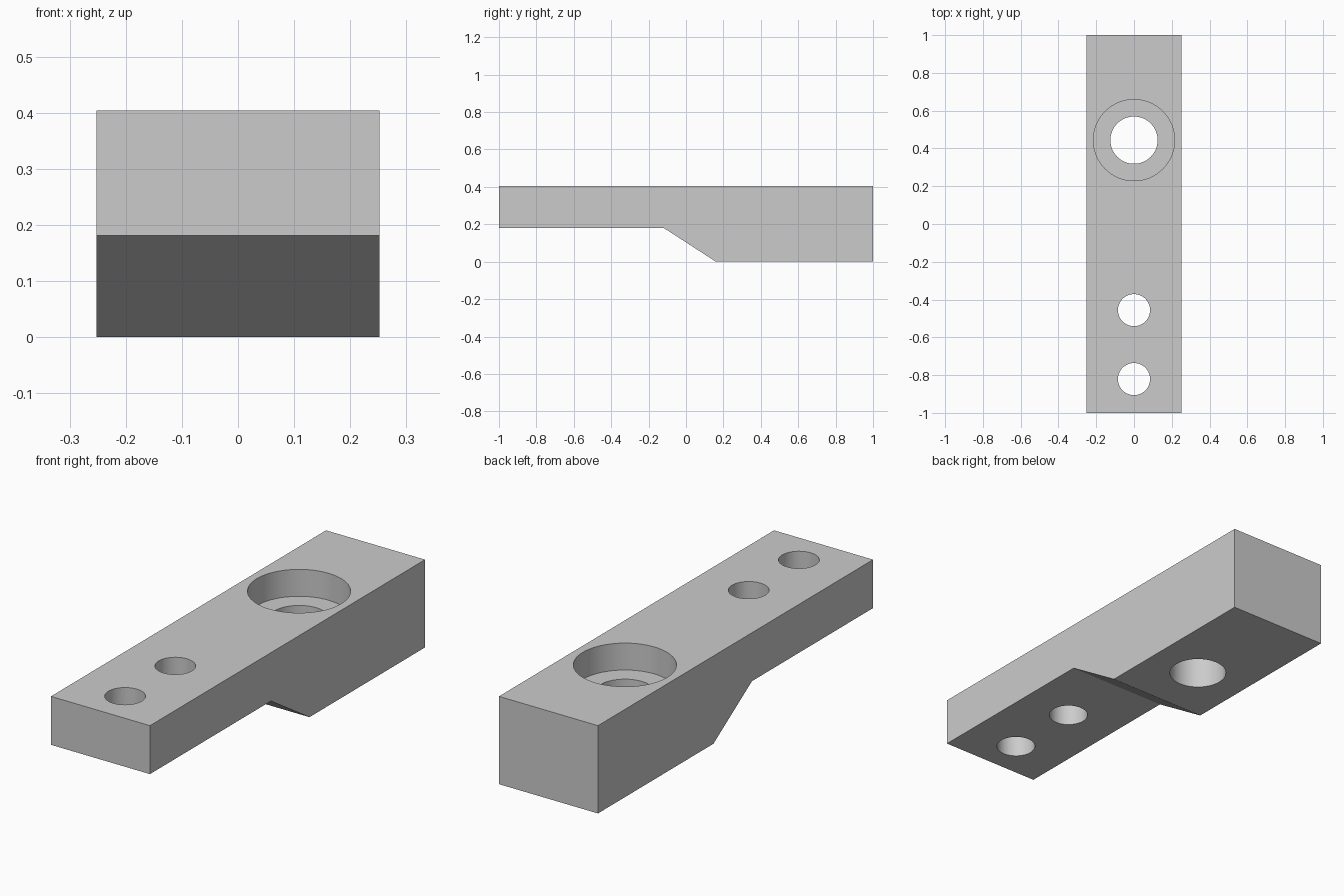
import bpy
import bmesh
import math

cube = bpy.data.objects.get("Cube")
if cube:
    bpy.data.objects.remove(cube, do_unlink=True)

HALF_WIDTH, TOP = 0.252, 0.404

grey = bpy.data.materials.new("plain grey")
grey.use_nodes = True
colour = (0.6, 0.6, 0.6, 1)
grey.diffuse_color = colour
grey.node_tree.nodes["Principled BSDF"].inputs["Base Color"].default_value = colour


def add_object(name, bm):
    bmesh.ops.recalc_face_normals(bm, faces=bm.faces)
    mesh = bpy.data.meshes.new(name)
    bm.to_mesh(mesh)
    bm.free()
    mesh.materials.append(grey)
    obj = bpy.data.objects.new(name, mesh)
    bpy.context.collection.objects.link(obj)
    return obj


def drill(target, name, y, radius, bottom):
    """Cut a round vertical hole from above the top down to the given height."""
    bm = bmesh.new()
    bmesh.ops.create_cone(bm, cap_ends=True, segments=64, radius1=radius,
                          radius2=radius, depth=1)
    bmesh.ops.translate(bm, vec=(0, y, bottom + 0.5), verts=bm.verts)
    cutter = add_object(name, bm)
    cutter.hide_render = True
    cutter.hide_set(True)
    cutter.display_type = 'WIRE'
    mod = target.modifiers.new(name, 'BOOLEAN')
    mod.operation = 'DIFFERENCE'
    mod.solver = 'EXACT'
    mod.object = cutter
    return cutter


# Stepped bar: side profile extruded across the width
profile = [(-1, TOP), (-1, 0.181), (-0.12, 0.181), (0.16, 0), (1, 0), (1, TOP)]
bm = bmesh.new()
face = bm.faces.new([bm.verts.new((-HALF_WIDTH, y, z)) for y, z in profile])
side = bmesh.ops.extrude_face_region(bm, geom=[face])["geom"]
bmesh.ops.translate(bm, vec=(2 * HALF_WIDTH, 0, 0),
                    verts=[v for v in side if isinstance(v, bmesh.types.BMVert)])
bar = add_object("stepped_bar", bm)

# Two small through holes, and a counterbored large hole
cutters = [
    drill(bar, "front_hole_cutter", -0.821, 0.085, -0.1),
    drill(bar, "middle_hole_cutter", -0.456, 0.085, -0.1),
    drill(bar, "counterbore_cutter", 0.444, 0.215, TOP - 0.124),
    drill(bar, "bolt_hole_cutter", 0.444, 0.125, -0.1),
]

# Apply the cuts and smooth the hole walls
bpy.ops.object.select_all(action='DESELECT')
bar.select_set(True)
bpy.context.view_layer.objects.active = bar
for mod in list(bar.modifiers):
    bpy.ops.object.modifier_apply(modifier=mod.name)
for cutter in cutters:
    bpy.data.objects.remove(cutter, do_unlink=True)
bpy.ops.object.shade_smooth_by_angle(angle=math.radians(30))
